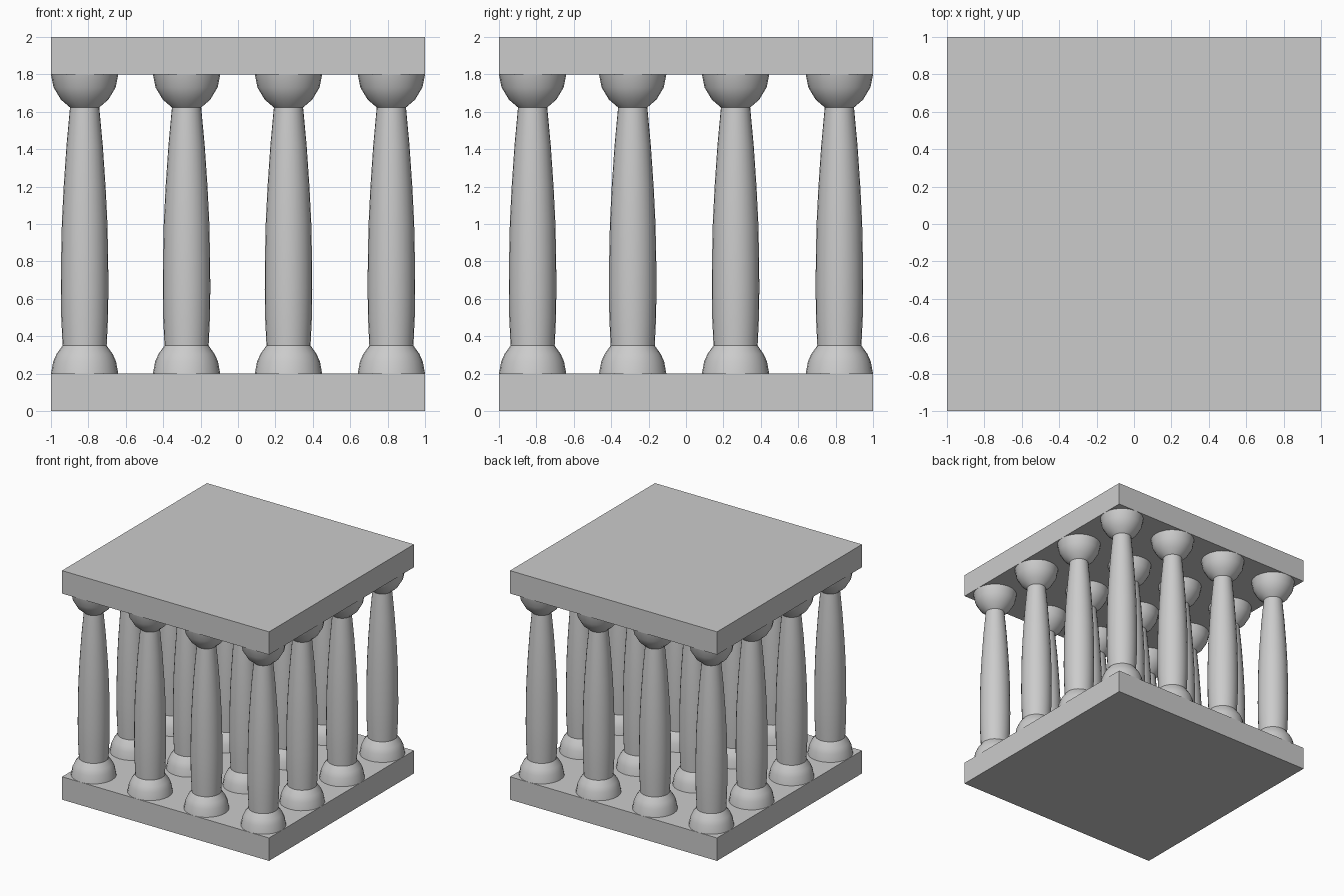
import bpy, bmesh, math

if "Cube" in bpy.data.objects:
    bpy.data.objects.remove(bpy.data.objects["Cube"])

SEGMENTS = 24


def slab(name, z):
    bpy.ops.mesh.primitive_cube_add(size=1, location=(0, 0, z))
    ob = bpy.context.object
    ob.name = name
    ob.scale = (2, 2, 0.2)
    bpy.ops.object.transform_apply(location=False, rotation=False, scale=True)


def lathe(name, profile):
    """Mesh turned around z from (radius, z) points listed bottom to top."""
    bm = bmesh.new()
    rings = []
    for r, z in profile:
        rings.append([bm.verts.new((r * math.cos(2 * math.pi * i / SEGMENTS),
                                    r * math.sin(2 * math.pi * i / SEGMENTS), z))
                      for i in range(SEGMENTS)])
    for low, high in zip(rings, rings[1:]):
        for i in range(SEGMENTS):
            j = (i + 1) % SEGMENTS
            bm.faces.new((low[i], low[j], high[j], high[i])).smooth = True
    me = bpy.data.meshes.new(name)
    bm.to_mesh(me)
    bm.free()
    return me


# Floor and roof slabs
slab("floor_slab", 0.1)
slab("roof_slab", 1.9)

# Column parts: rounded foot, swelling shaft, bowl-shaped capital
parts = {
    "column_base": lathe("column_base", [
        (0.18, 0.2), (0.168, 0.265), (0.15, 0.305), (0.118, 0.35)]),
    "column_shaft": lathe("column_shaft", [
        (0.118, 0.35), (0.125, 0.5), (0.127, 0.65), (0.126, 0.8), (0.122, 1.0),
        (0.112, 1.2), (0.097, 1.42), (0.078, 1.625)]),
    "column_capital": lathe("column_capital", [
        (0.078, 1.623), (0.127, 1.665), (0.166, 1.73), (0.18, 1.8)]),
}

# Four by four grid of columns
for x in (-0.82, -0.275, 0.27, 0.82):
    for y in (-0.82, -0.285, 0.265, 0.82):
        for name, me in parts.items():
            ob = bpy.data.objects.new(name, me)
            ob.location = (x, y, 0)
            bpy.context.collection.objects.link(ob)
